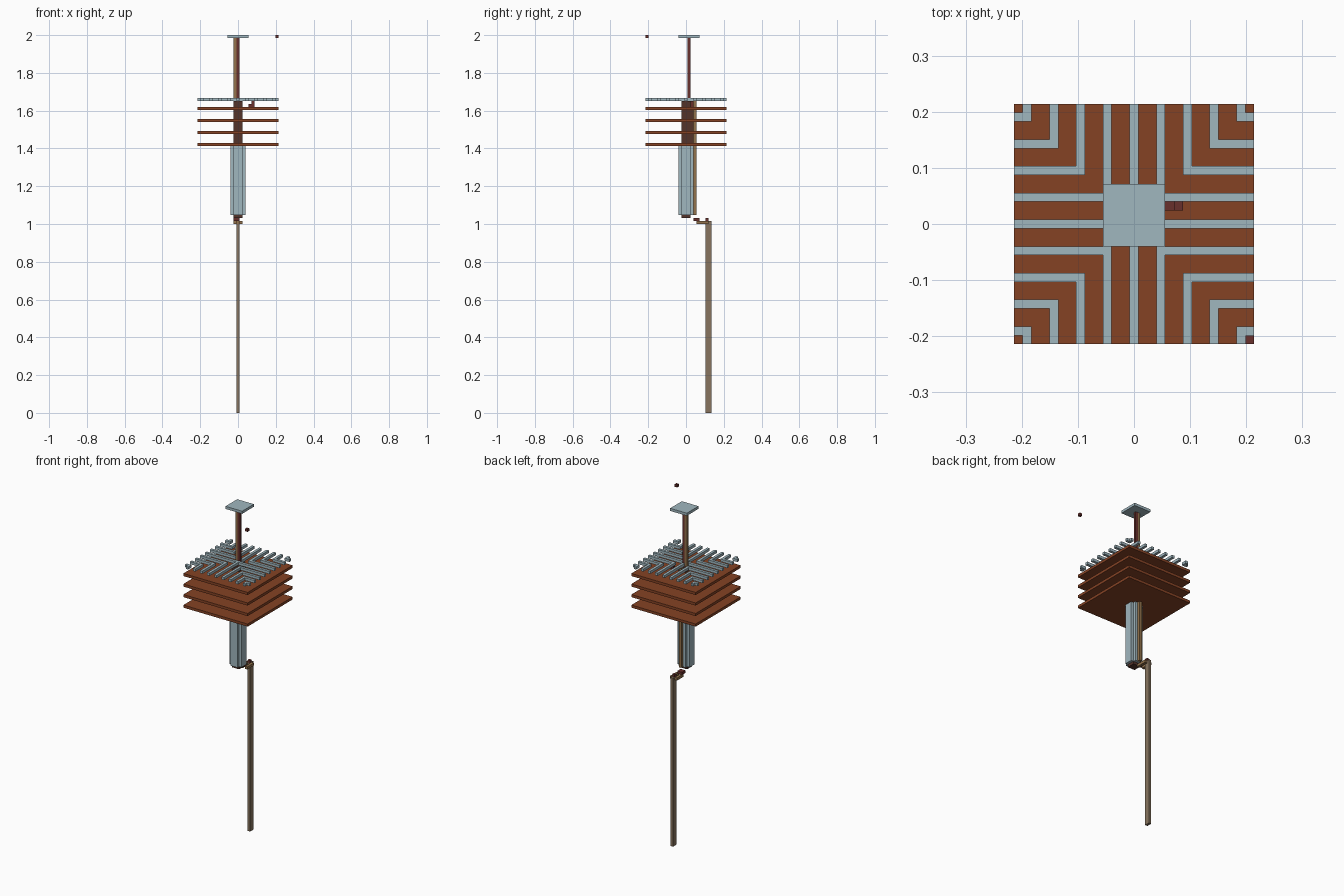
import bpy
import bmesh

cube = bpy.data.objects.get("Cube")
if cube:
    bpy.data.objects.remove(cube, do_unlink=True)

V = 2 / 126      # size of one block
MID = 13.5       # middle of the 27-block footprint


def material(name, rgb):
    lin = [(c / 255 / 12.92) if c < 11 else ((c / 255 + 0.055) / 1.055) ** 2.4 for c in rgb]
    m = bpy.data.materials.new(name)
    m.diffuse_color = (*lin, 1)
    m.use_nodes = True
    m.node_tree.nodes["Principled BSDF"].inputs["Base Color"].default_value = (*lin, 1)
    return m


STEEL = material("pale blue grey", (160, 183, 191))
RUST = material("rust brown", (133, 66, 36))
DARK = material("dark brown", (84, 52, 42))
RED = material("dark red", (105, 48, 44))
TAN = material("tan", (146, 114, 76))
TAUPE = material("taupe", (135, 116, 94))


def prism(bm, outline, z0, z1):
    """Extrude an outline given in block units."""
    face = bm.faces.new([bm.verts.new(((x - MID) * V, (y - MID) * V, z0 * V)) for x, y in outline])
    up = bmesh.ops.extrude_face_region(bm, geom=[face])["geom"]
    tops = [g for g in up if isinstance(g, bmesh.types.BMVert)]
    bmesh.ops.translate(bm, verts=tops, vec=(0, 0, (z1 - z0) * V))


def build(name, mat, prisms):
    bm = bmesh.new()
    for outline, z0, z1 in prisms:
        prism(bm, outline, z0, z1)
    bmesh.ops.recalc_face_normals(bm, faces=bm.faces)
    mesh = bpy.data.meshes.new(name)
    bm.to_mesh(mesh)
    bm.free()
    mesh.materials.append(mat)
    obj = bpy.data.objects.new(name, mesh)
    bpy.context.collection.objects.link(obj)
    return obj


def rect(x0, x1, y0, y1):
    return [(x0, y0), (x1, y0), (x1, y1), (x0, y1)]


def notched(a, b):
    """Square outline from a to b with one block cut from each corner."""
    c, d = a + 1, b - 1
    return [(c, a), (d, a), (d, c), (b, c), (b, d), (d, d),
            (d, b), (c, b), (c, d), (a, d), (a, c), (c, c)]


def angle(k, flip_x, flip_y):
    """L-shaped bar whose two arms run to the edges at one corner."""
    j = k + 1
    pts = [(0, k), (0, j), (j, j), (j, 0), (k, 0), (k, k)]
    return [(27 - x if flip_x else x, 27 - y if flip_y else y) for x, y in pts]


# Stack of thin square plates
for i in range(4):
    z = 89 + 4 * i
    build(f"stack_plate_{i + 1}", RUST, [(rect(0, 27, 0, 27), z, z + 1)])

# Lattice on top: nested angles in each corner and a central cross
build("lattice_angles", STEEL, [(angle(k, fx, fy), 104, 105)
                                for k in (1, 4, 7, 10)
                                for fx in (False, True) for fy in (False, True)])
build("lattice_cross", STEEL, [
    ([(13, 0), (14, 0), (14, 13), (27, 13), (27, 14), (14, 14),
      (14, 27), (13, 27), (13, 14), (0, 14), (0, 13), (13, 13)], 104, 105)])

# Column, its inner core and the strip along its back
build("lower_column", STEEL, [(notched(11, 16), 66, 89)])
build("column_core", DARK, [(rect(12, 15, 12, 16), 90, 104)])
build("column_foot", DARK, [(rect(12, 15, 12, 15), 65, 66)])
build("back_strip", TAN, [(rect(13, 14, 16, 17), 66, 104)])

# Two-tone mast and its cap
build("mast_right_half", TAN, [(rect(12, 13, 14, 15), 102, 125)])
build("mast_left_half", RED, [(rect(13, 14, 14, 15), 102, 125)])
build("mast_cap", STEEL, [(rect(10, 17, 11, 18), 125, 126)])

# Small side hook under the lattice, and the loose corner block
build("side_hook", RED, [(rect(17, 18, 15, 16), 102, 103), (rect(18, 19, 15, 16), 102, 104)])
build("corner_block", RED, [(rect(26, 27, 0, 1), 125, 126)])

# Forked bracket and the long pole it holds
build("bracket_fork", TAN, [
    ([(12, 17), (13, 17), (13, 20), (14, 20), (14, 17), (15, 17), (15, 21), (12, 21)], 63, 64)])
build("bracket_pins", RED, [(rect(12, 14, 16, 18), 64, 65), (rect(13, 14, 20, 21), 64, 65)])
build("long_pole", TAUPE, [(rect(13, 14, 20, 22), 0, 64)])
